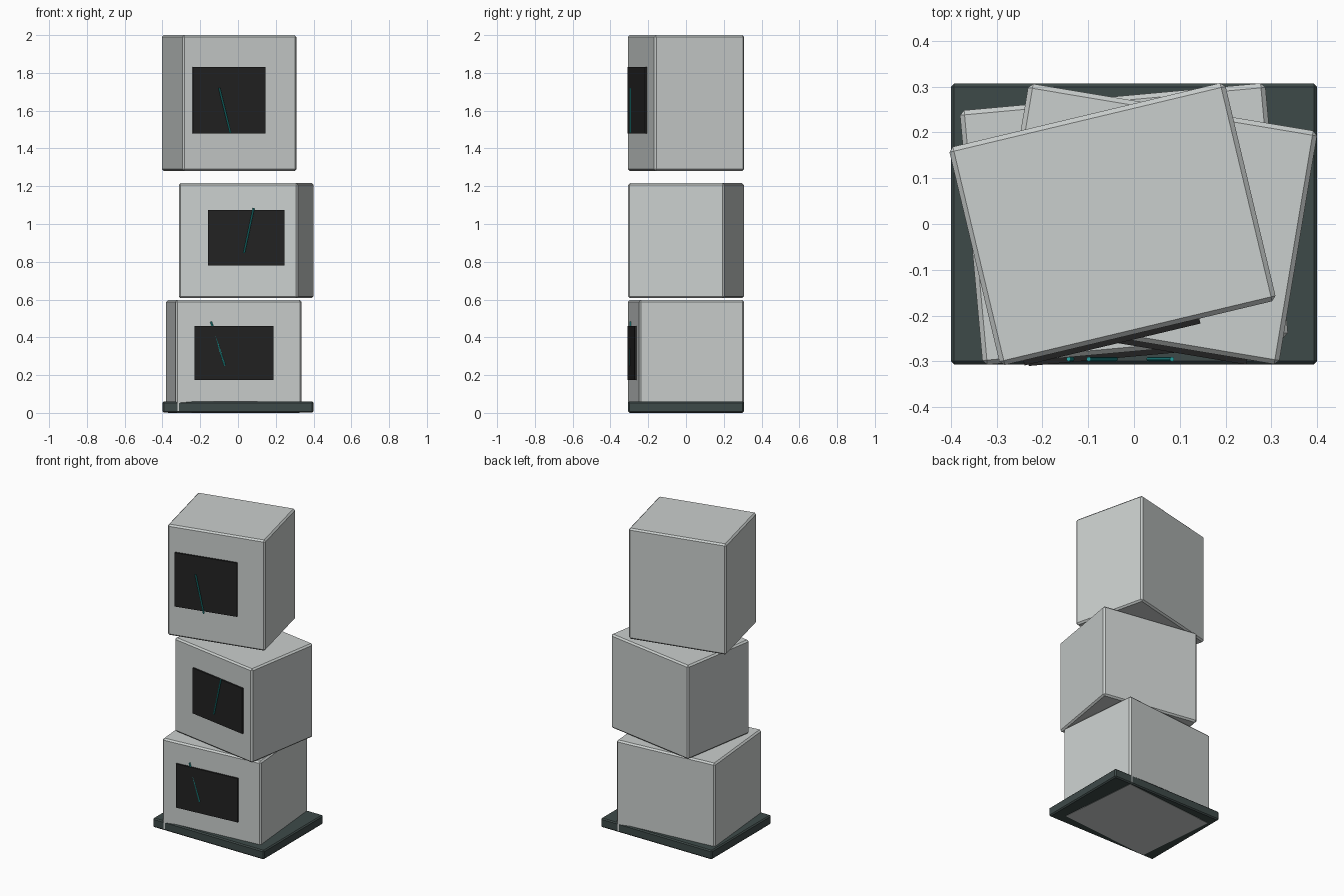
import bpy
import math
from mathutils import Vector, Matrix

cube = bpy.data.objects.get("Cube")
if cube:
    bpy.data.objects.remove(cube, do_unlink=True)


def make_material(name, rgb, roughness):
    mat = bpy.data.materials.new(name)
    mat.use_nodes = True
    mat.diffuse_color = (*rgb, 1)
    shader = mat.node_tree.nodes["Principled BSDF"]
    shader.inputs["Base Color"].default_value = (*rgb, 1)
    shader.inputs["Roughness"].default_value = roughness
    return mat


SHELL = make_material("pale grey shell", (0.59, 0.62, 0.61), 0.6)
SCREEN = make_material("black screen", (0.016, 0.016, 0.016), 0.4)
PLINTH = make_material("dark slate", (0.048, 0.068, 0.066), 0.7)
TEAL = make_material("teal", (0.02, 0.38, 0.37), 0.5)


def box(name, size, matrix, mat, bevel=0):
    """A box with its size baked into the mesh and optional chamfered edges."""
    bpy.ops.mesh.primitive_cube_add(size=1)
    obj = bpy.context.object
    obj.name = name
    obj.data.transform(Matrix.Diagonal((*size, 1)))
    obj.matrix_world = matrix
    obj.data.materials.append(mat)
    if bevel:
        mod = obj.modifiers.new("chamfer", "BEVEL")
        mod.width = bevel
        mod.segments = 1
    return obj


def rod(name, start, end, radius, mat):
    """A thin cylinder between two points."""
    a, b = Vector(start), Vector(end)
    bpy.ops.mesh.primitive_cylinder_add(vertices=8, radius=radius, depth=(b - a).length)
    obj = bpy.context.object
    obj.name = name
    obj.location = (a + b) / 2
    obj.rotation_euler = (b - a).to_track_quat("Z", "Y").to_euler()
    obj.data.materials.append(mat)


def monitor(name, x, turn, width, depth, bottom, top, screen, needle):
    """One turned casing with a screen on its front and an upright crack line."""
    frame = Matrix.Translation((x, 0, 0)) @ Matrix.Rotation(math.radians(turn), 4, "Z")
    box(name + "_casing", (width, depth, top - bottom),
        frame @ Matrix.Translation((0, 0, (bottom + top) / 2)), SHELL, 0.01)
    # Screen slab half sunk into the front face
    offset, screen_width, low, high = screen
    box(name + "_screen", (screen_width, 0.022, high - low),
        frame @ Matrix.Translation((offset, -depth / 2, (low + high) / 2)), SCREEN)
    # Teal line in front of the screen
    (x1, z1), (x2, z2) = needle
    rod(name + "_crack_line", (x1, -0.295, z1), (x2, -0.295, z2), 0.005, TEAL)


# Plinth under the stack
box("plinth", (0.80, 0.613, 0.059), Matrix.Translation((0, 0, 0.0305)), PLINTH, 0.007)

# Stack of three monitors, each turned differently
monitor("lower", -0.022, 5.2, 0.67, 0.558, 0, 0.598,
        (-0.025, 0.42, 0.175, 0.46), ((-0.143, 0.483), (-0.07, 0.25)))
monitor("middle", 0.043, -9.5, 0.64, 0.517, 0.607, 1.217,
        (0.045, 0.41, 0.78, 1.075), ((0.083, 1.085), (0.032, 0.847)))
monitor("upper", -0.047, 13.4, 0.62, 0.49, 1.28, 2.0,
        (-0.061, 0.395, 1.48, 1.83), ((-0.099, 1.72), (-0.04, 1.482)))
